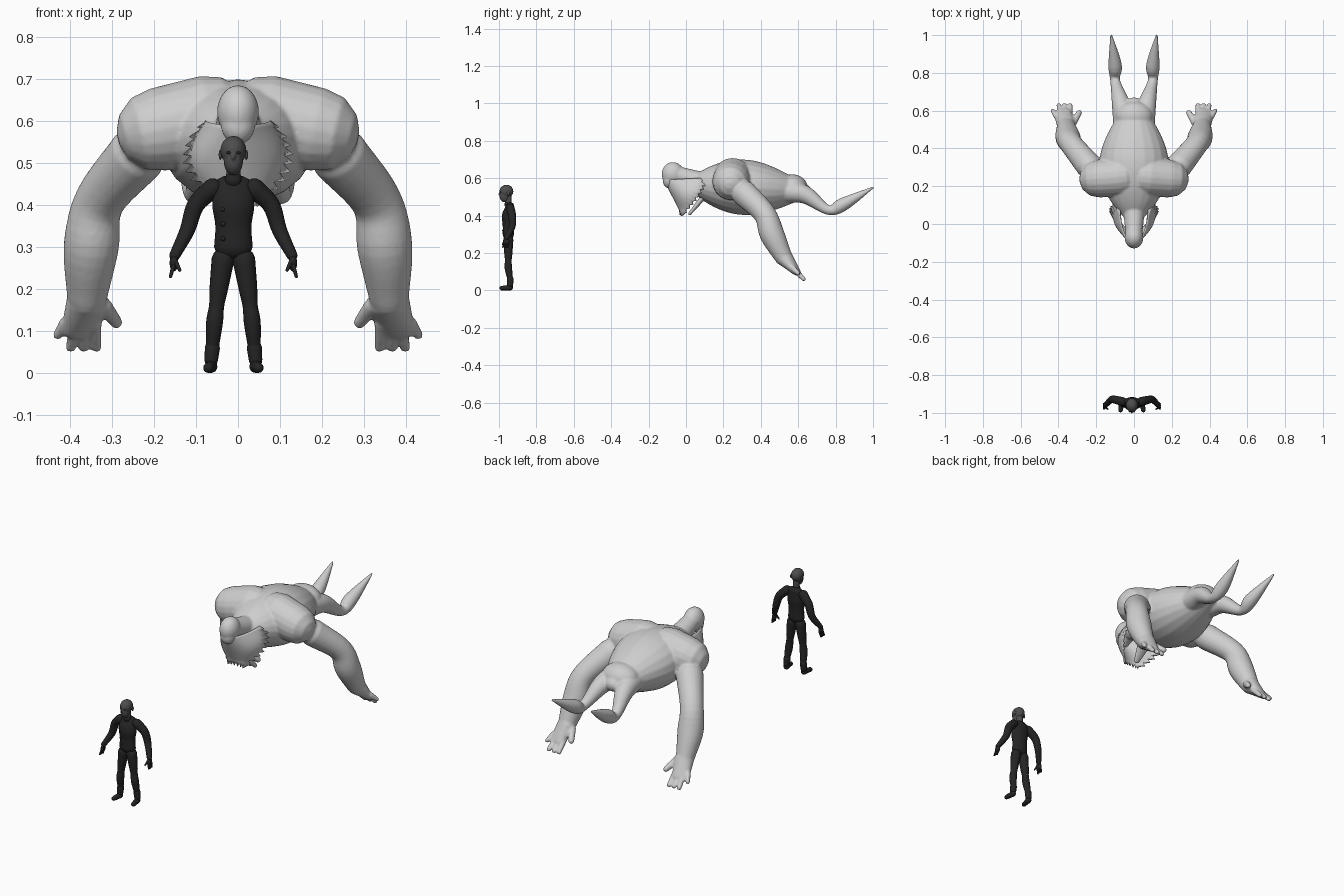
import bpy, bmesh, math
from mathutils import Matrix, Vector

cube = bpy.data.objects.get("Cube")
if cube:
    bpy.data.objects.remove(cube, do_unlink=True)


def material(name, grey):
    colour = (grey, grey, grey, 1)
    result = bpy.data.materials.new(name)
    result.use_nodes = True
    result.diffuse_color = colour
    shader = result.node_tree.nodes["Principled BSDF"]
    shader.inputs["Base Color"].default_value = colour
    return result


hide = material("pale grey hide", .62)
cloth = material("black cloth", .018)
skin = material("dark grey skin", .075)


def smooth_path(keys, steps=5):
    """Catmull-Rom samples through keys of x, y, z, width and height radius."""
    knots = [Vector(key if len(key) == 5 else (*key, key[-1])) for key in keys]
    first = knots[0] * 2 - knots[1]
    last = knots[-1] * 2 - knots[-2]
    knots = [first, *knots, last]
    samples = []
    for before, start, end, after in zip(knots, knots[1:], knots[2:], knots[3:]):
        leave, arrive = (end - before) / 2, (after - start) / 2
        for step in range(steps):
            t = step / steps
            blend = t * t * (3 - 2 * t)
            samples.append(start.lerp(end, blend) + leave * t * (1 - t) ** 2
                           - arrive * t * t * (1 - t))
    return samples + [knots[-2]]


def tube(bm, keys, reference, sides=20):
    """Skin a round-ended tube along the keys."""
    samples = smooth_path(keys)
    points = [sample.xyz if hasattr(sample, "xyz") and len(sample) < 5
              else Vector(sample[:3]) for sample in samples]
    final = len(points) - 1
    rows = []
    for i, (point, sample) in enumerate(zip(points, samples)):
        ahead = (points[min(i + 1, final)] - points[max(i - 1, 0)]).normalized()
        rows.append((point, ahead, sample[3], sample[4]))

    def dome(row, direction):
        point, ahead, width, height = row
        reach = ahead * direction * min(width, height)
        return [(point + reach * math.sin(angle), ahead,
                 width * math.cos(angle), height * math.cos(angle))
                for angle in (.5, 1, 1.4)]

    rows = dome(rows[0], -1)[::-1] + rows + dome(rows[-1], 1)
    rings = []
    for point, ahead, width, height in rows:
        across = ahead.cross(reference).normalized()
        above = across.cross(ahead)
        angles = [math.tau * side / sides for side in range(sides)]
        rings.append([bm.verts.new(point + across * width * math.cos(angle)
                                   + above * height * math.sin(angle)) for angle in angles])
    for ring, following in zip(rings, rings[1:]):
        for side in range(sides):
            bm.faces.new((ring[side], ring[side - 1], following[side - 1], following[side]))
    bm.faces.new(rings[0])
    bm.faces.new(rings[-1])


def add(bm, tubes=(), balls=(), mirrored=False, reference=Vector((0, 0, 1))):
    """Add tubes and (centre, radii) balls, on both sides when mirrored."""
    for sign in ((1, -1) if mirrored else (1,)):
        flip = Vector((sign, 1, 1))
        for keys in tubes:
            tube(bm, [(key[0] * sign, *key[1:]) for key in keys], reference)
        for centre, radii in balls:
            place = Matrix.LocRotScale(Vector(centre) * flip, None, Vector(radii))
            bmesh.ops.create_uvsphere(bm, u_segments=24, v_segments=16, radius=1, matrix=place)


def finish(name, bm, colour, voxel=0, location=(0, 0, 0)):
    bmesh.ops.recalc_face_normals(bm, faces=bm.faces)
    mesh = bpy.data.meshes.new(name)
    bm.to_mesh(mesh)
    bm.free()
    mesh.materials.append(colour)
    mesh.shade_smooth()
    result = bpy.data.objects.new(name, mesh)
    bpy.context.collection.objects.link(result)
    result.location = location
    if voxel:
        remesh = result.modifiers.new("blend", "REMESH")
        remesh.mode = "VOXEL"
        remesh.voxel_size = voxel
        remesh.use_smooth_shade = True
        soften = result.modifiers.new("soften", "SMOOTH")
        soften.iterations = 4
    return result


# Giant: trunk swelling at the chest, with head, neck and rump
giant = bmesh.new()
trunk = []
for station in range(9):
    t = station / 8
    width = .05 + .135 * math.sin(math.pi * t ** .9)
    trunk.append((0, .03 + .6 * t, .57 - .04 * t, width, width * .8))
neck = [(0, -.05, .62, .045), (0, .1, .57, .06)]
skull = (0, -.07, .622), (.05, .06, .064)
jaw = (0, -.09, .59), (.04, .035, .045)
rump = (0, .57, .55), (.1, .08, .07)
add(giant, [trunk, neck], [skull, jaw, rump])

# Giant: limbs and hands
shoulder = [(.07, .25, .605, .105), (.19, .24, .58, .1)]
arm = [(.24, .31, .52, .07), (.33, .42, .41, .06), (.35, .46, .3, .066), (.36, .52, .18, .048)]
palm = [(.36, .53, .17, .05, .045), (.38, .59, .1, .045, .02)]
thumb = [(.32, .54, .16, .02), (.29, .59, .12, .015)]
leg = [(.05, .53, .53, .06), (.07, .64, .51, .048), (.1, .76, .43, .026),
       (.1, .84, .46, .036), (.12, 1, .55, .006)]
fingers = []
for finger in range(4):
    lift = .03 if finger == 0 else 0
    fingers.append([(.41 - .023 * finger, .57, .12, .016),
                    (.43 - .031 * finger, .63 - lift, .06 + lift, .012)])
add(giant, [shoulder, arm, palm, thumb, leg, *fingers], mirrored=True)
finish("giant_body", giant, hide, .006)

# Beard: curved bib with a toothed rim
beard = bmesh.new()
rows, columns = 18, 14
grid = []
for row in range(rows + 1):
    v = row / rows
    half = .045 + .03 * (1 - v) + .05 * math.sin(math.pi * v)
    middle = Vector((0, -.115 + .085 * v, .59 - .165 * v))
    edge = Vector((0, .1 - .12 * v ** 1.5, .6 - .185 * v))
    line = []
    for column in range(columns + 1):
        u = 2 * column / columns - 1
        point = middle.lerp(edge, abs(u) ** 1.7)
        point.x = half * math.sin(u * math.pi / 2)
        if abs(u) == 1 and row % 2:
            point += Vector((.018 * u, .012, -.008))
        if row == rows and column % 2:
            point.z -= .02
        line.append(beard.verts.new(point))
    grid.append(line)
for upper, lower in zip(grid, grid[1:]):
    for column in range(columns):
        beard.faces.new((*upper[column:column + 2], *lower[column:column + 2][::-1]))
bib = finish("giant_beard", beard, hide)
thickness = bib.modifiers.new("thickness", "SOLIDIFY")
thickness.thickness = .008
thickness.offset = 0

# Flat tuft hanging from the throat behind the beard
tuft = bmesh.new()
add(tuft, [[(0, .11, .52, .05, .018), (0, .02, .41, .016, .008)]])
finish("throat_tuft", tuft, hide)


# Small figure, built around its own upright axis
def figure(name, colour, tubes=(), balls=(), mirrored=False, reference=Vector((0, 1, 0)), voxel=0):
    bm = bmesh.new()
    add(bm, tubes, balls, mirrored, reference)
    finish(name, bm, colour, voxel, (-.011, -.95, 0))


figure("jacket", cloth, [[(0, 0, .3, .046, .03), (0, 0, .35, .043, .03),
                          (0, 0, .4, .05, .034), (0, .01, .45, .045, .022)]])
figure("collar", cloth, [[(0, 0, .46, .021), (0, 0, .47, .018)]])
figure("sleeves", cloth, [[(.05, .01, .44, .024), (.09, .02, .4, .021),
                           (.11, .02, .34, .018), (.14, -.01, .28, .013)]], mirrored=True)
figure("trousers", cloth, [[(.025, 0, .27, .027), (.035, 0, .2, .022), (.04, 0, .16, .018),
                            (.045, 0, .12, .02), (.05, .01, .06, .015)]], mirrored=True)
figure("boot_shafts", cloth, [[(.05, .01, .06, .018), (.053, .01, .03, .016)]], mirrored=True)
figure("shoes", cloth, [[(.053, .01, .015, .015), (.06, -.035, .012, .012)]],
       mirrored=True, reference=Vector((0, 0, 1)))

# Hands: palm, thumb and a fan of four fingers
digits = [[(.14, -.02, .27, .006), (.128, -.03, .245, .004)]]
for finger in range(4):
    y = -.025 + .009 * finger
    digits.append([(.143, y, .255, .005), (.15, y - .004, .23, .004)])
figure("hands", cloth, digits, [((.142, -.011, .262), (.01, .017, .02))], mirrored=True)

# Head with jaw, nose, ears and eyes
figure("neck", skin, [[(0, 0, .46, .017), (0, 0, .5, .017)]])
figure("head", skin, balls=[((0, -.01, .53), (.031, .037, .035)),
                            ((0, -.02, .505), (.023, .027, .034)),
                            ((0, -.046, .515), (.005, .007, .009))], voxel=.0025)
figure("ears", skin, balls=[((.031, 0, .52), (.004, .008, .012))], mirrored=True)
figure("eyes", cloth, balls=[((.011, -.043, .525), (.006, .004, .003))], mirrored=True)

# Row of buttons down one side of the jacket front
figure("jacket_buttons", cloth, balls=[((-.025, -.027, z), (.006, .006, .006))
                                       for z in (.32, .355, .39)])
